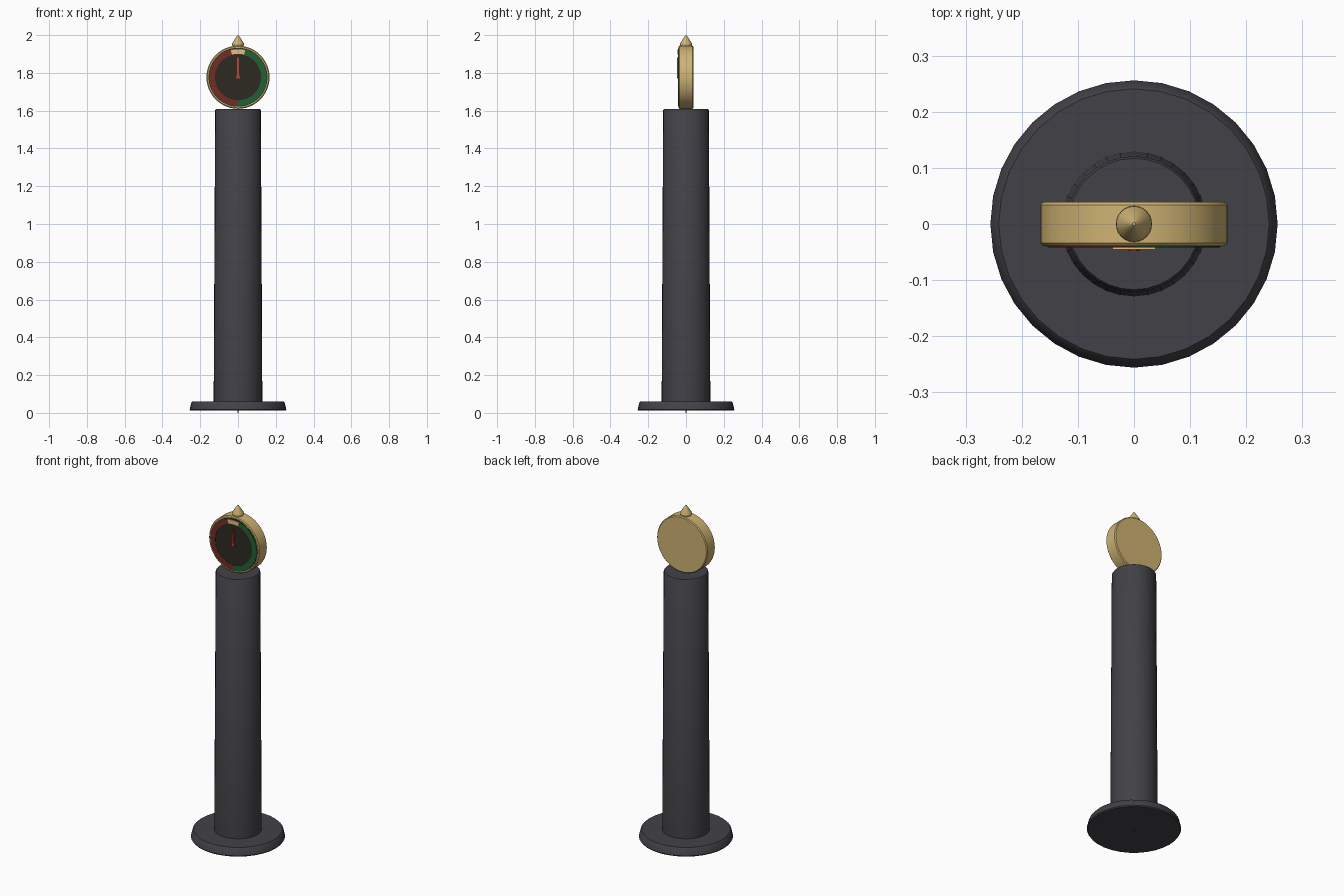
import bpy, bmesh, math
from mathutils import Matrix

if "Cube" in bpy.data.objects:
    bpy.data.objects.remove(bpy.data.objects["Cube"])

DIAL_Z = 1.777  # centre height of the dial


def material(name, rgb):
    m = bpy.data.materials.new(name)
    m.diffuse_color = (*rgb, 1)
    m.use_nodes = True
    m.node_tree.nodes["Principled BSDF"].inputs["Base Color"].default_value = m.diffuse_color
    return m


IRON = material("dark iron", (0.055, 0.053, 0.062))
BRASS = material("brass", (0.62, 0.45, 0.17))
FACE = material("dial black", (0.025, 0.023, 0.015))
RED = material("dark red", (0.16, 0.026, 0.02))
GREEN = material("dark green", (0.015, 0.12, 0.035))
PALE = material("pale gold", (0.95, 0.62, 0.26))
NEEDLE = material("needle red", (0.55, 0.06, 0.03))


def finish(name, bm, mat, smooth=True):
    bmesh.ops.recalc_face_normals(bm, faces=bm.faces)
    me = bpy.data.meshes.new(name)
    bm.to_mesh(me)
    bm.free()
    me.materials.append(mat)
    ob = bpy.data.objects.new(name, me)
    bpy.context.collection.objects.link(ob)
    if smooth:
        bpy.ops.object.select_all(action='DESELECT')
        ob.select_set(True)
        bpy.context.view_layer.objects.active = ob
        bpy.ops.object.shade_smooth_by_angle(angle=math.radians(35))
    return ob


def lathe(name, profile, sides, mat, facing_front=False):
    """Closed turned solid from (radius, height) rings; optionally turned to face -y."""
    bm = bmesh.new()
    rings = []
    for r, z in profile:
        rings.append([bm.verts.new((r * math.cos(2 * math.pi * i / sides),
                                    r * math.sin(2 * math.pi * i / sides), z))
                      for i in range(sides)])
    for a, b in zip(rings, rings[1:]):
        for i in range(sides):
            j = (i + 1) % sides
            bm.faces.new((a[i], a[j], b[j], b[i]))
    bm.faces.new(rings[0][::-1])
    bm.faces.new(rings[-1])
    if facing_front:
        turn = Matrix.Translation((0, 0, DIAL_Z)) @ Matrix.Rotation(math.pi / 2, 4, 'X')
        bm.transform(turn)
    return finish(name, bm, mat)


def plate(name, outline, y_back, y_front, mat):
    """Thin plate facing -y, outline given relative to the dial centre."""
    bm = bmesh.new()
    back, front = [[bm.verts.new((x, y, DIAL_Z + z)) for x, z in outline]
                   for y in (y_back, y_front)]
    bm.faces.new(back)
    bm.faces.new(front)
    n = len(outline)
    for i in range(n):
        j = (i + 1) % n
        bm.faces.new((back[i], back[j], front[j], front[i]))
    return finish(name, bm, mat, smooth=False)


def arc(r0, r1, a0, a1, steps):
    """Outline of a ring sector; angles in degrees clockwise from the top."""
    angles = [math.radians(a0 + (a1 - a0) * i / steps) for i in range(steps + 1)]
    outer = [(r1 * math.sin(a), r1 * math.cos(a)) for a in angles]
    inner = [(r0 * math.sin(a), r0 * math.cos(a)) for a in reversed(angles)]
    return outer + inner


# Stand
lathe("foot_pin", [(0.002, 0), (0.004, 0.02)], 8, IRON)
lathe("base", [(0.252, 0.012), (0.256, 0.018), (0.247, 0.055), (0.241, 0.061)], 32, IRON)
lathe("column", [(0.129, 0.05), (0.121, 1.602), (0.117, 1.608)], 32, IRON)

# Round case and finial
lathe("dial_case", [(0.162, -0.039), (0.167, -0.034), (0.167, 0.034), (0.162, 0.039)],
      48, BRASS, True)
lathe("finial", [(0.028, 1.94), (0.032, 1.95), (0.031, 1.957), (0.003, 2.0)], 24, BRASS)

# Dial face with coloured bands
lathe("dial_face", [(0.156, 0.038), (0.156, 0.0405)], 48, FACE, True)
plate("green_band", arc(0.122, 0.152, 0, 180, 24), -0.040, -0.042, GREEN)
plate("red_band", arc(0.122, 0.152, 180, 360, 24), -0.040, -0.042, RED)
plate("top_marker", arc(0.124, 0.148, -15, 15, 6), -0.041, -0.045, PALE)

# Pointer
plate("needle", [(-0.011, -0.008), (0.011, -0.008), (0.005, 0.02), (0.004, 0.105),
                 (-0.004, 0.105), (-0.005, 0.02)], -0.041, -0.048, NEEDLE)
